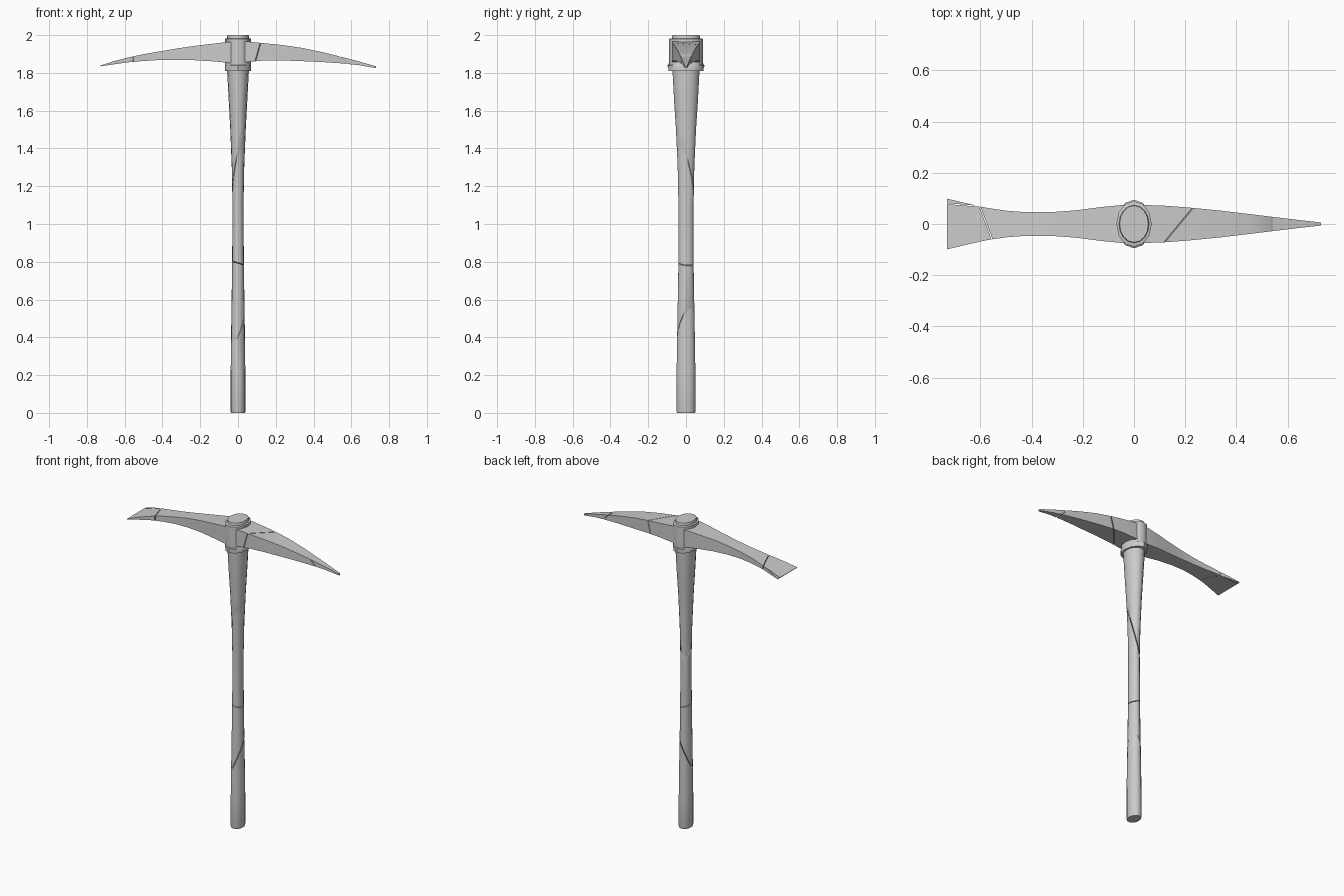
import bpy, bmesh, math
from mathutils import Vector

if "Cube" in bpy.data.objects:
    bpy.data.objects.remove(bpy.data.objects["Cube"])

GAP = 0.0018


def loft(rings):
    """Bridge equal-sized rings of points into a closed solid."""
    bm = bmesh.new()
    loops = [[bm.verts.new(p) for p in r] for r in rings]
    n = len(loops[0])
    for a, b in zip(loops, loops[1:]):
        for i in range(n):
            j = (i + 1) % n
            bm.faces.new((a[i], a[j], b[j], b[i]))
    bm.faces.new(loops[0])
    bm.faces.new(loops[-1])
    bmesh.ops.recalc_face_normals(bm, faces=bm.faces)
    return bm


def ellipse(rx, ry, z, n=12):
    return [(rx * math.cos(2 * math.pi * i / n), ry * math.sin(2 * math.pi * i / n), z)
            for i in range(n)]


def trim(bm, co, no):
    """Keep the side of the plane that the normal points to and cap the cut."""
    no = Vector(no).normalized()
    res = bmesh.ops.bisect_plane(bm, geom=bm.verts[:] + bm.edges[:] + bm.faces[:],
                                 plane_co=Vector(co) + no * GAP, plane_no=no, clear_inner=True)
    edges = [e for e in res["geom_cut"] if isinstance(e, bmesh.types.BMEdge)]
    bmesh.ops.holes_fill(bm, edges=edges, sides=0)


def add(name, bm):
    bmesh.ops.recalc_face_normals(bm, faces=bm.faces)
    mesh = bpy.data.meshes.new(name)
    bm.to_mesh(mesh)
    bm.free()
    ob = bpy.data.objects.new(name, mesh)
    bpy.context.collection.objects.link(ob)
    bpy.ops.object.select_all(action='DESELECT')
    ob.select_set(True)
    bpy.context.view_layer.objects.active = ob
    bpy.ops.object.shade_smooth_by_angle(angle=math.radians(40))
    return ob


def pieces(bm, planes):
    """Split a solid into separate pieces between consecutive planes."""
    out = []
    for k in range(len(planes) + 1):
        part = bm.copy()
        if k > 0:
            trim(part, planes[k - 1][0], planes[k - 1][1])
        if k < len(planes):
            trim(part, planes[k][0], -Vector(planes[k][1]))
        out.append(part)
    bm.free()
    return out


# Wooden handle: oval, flared into the eye, broken along three slanted cracks
profile = [(0, .037, .048), (.008, .039, .05), (.2, .039, .05), (.45, .036, .046),
           (.8, .031, .040), (1.1, .029, .040), (1.3, .033, .044), (1.5, .041, .053),
           (1.65, .049, .063), (1.82, .058, .072), (1.99, .059, .074), (2.0, .056, .072)]
handle = loft([ellipse(rx, ry, z, 16) for z, rx, ry in profile])
cracks = [((0, 0, .47), (-2.0, -1.4, 1)), ((0, 0, .79), (.3, .1, 1)),
          ((0, 0, 1.25), (-3.3, 2.7, 1))]
for k, part in enumerate(pieces(handle, cracks)):
    add(f"handle_piece_{k + 1}", part)

# Steel eye with a lower lip and a stepped rim
eye = loft([ellipse(rx, ry, z) for z, rx, ry in
            [(1.81, .068, .093), (1.84, .069, .095), (1.843, .068, .09),
             (1.968, .069, .09), (1.98, .069, .09), (1.983, .063, .08)]])
add("eye", eye)

# Curved head: chisel blade on -x, point on +x; (x, half width, top, bottom)
sections = [(-.73, .099, 1.838, 1.835), (-.66, .082, 1.861, 1.845), (-.58, .064, 1.882, 1.856),
            (-.5, .052, 1.899, 1.863), (-.42, .046, 1.913, 1.868), (-.33, .046, 1.928, 1.869),
            (-.23, .053, 1.943, 1.867), (-.13, .066, 1.955, 1.861), (-.05, .074, 1.964, 1.853),
            (.05, .074, 1.966, 1.858), (.13, .071, 1.958, 1.865), (.23, .063, 1.948, 1.866),
            (.34, .052, 1.932, 1.862), (.45, .039, 1.909, 1.857), (.54, .028, 1.887, 1.851),
            (.64, .016, 1.861, 1.841), (.73, .006, 1.835, 1.825)]
head = loft([[(x, -w, b), (x, w, b), (x, w, t), (x, -w, t)] for x, w, t, b in sections])
breaks = [((-.577, 0, 1.87), (1, .37, 0)), ((.18, 0, 1.96), (1, -.85, -.27)),
          ((.54, 0, 1.885), (1, 0, 1.0))]
parts = pieces(head, breaks)
for name, part in zip(("head_middle", "pick_arm", "pick_tip"), parts[1:]):
    add(name, part)

# Blade end with one chipped corner
blade, chip = pieces(parts[0], [((-.65, .073, 1.85), (.08, 1, 0))])
add("blade_end", blade)
add("blade_chip", chip)
